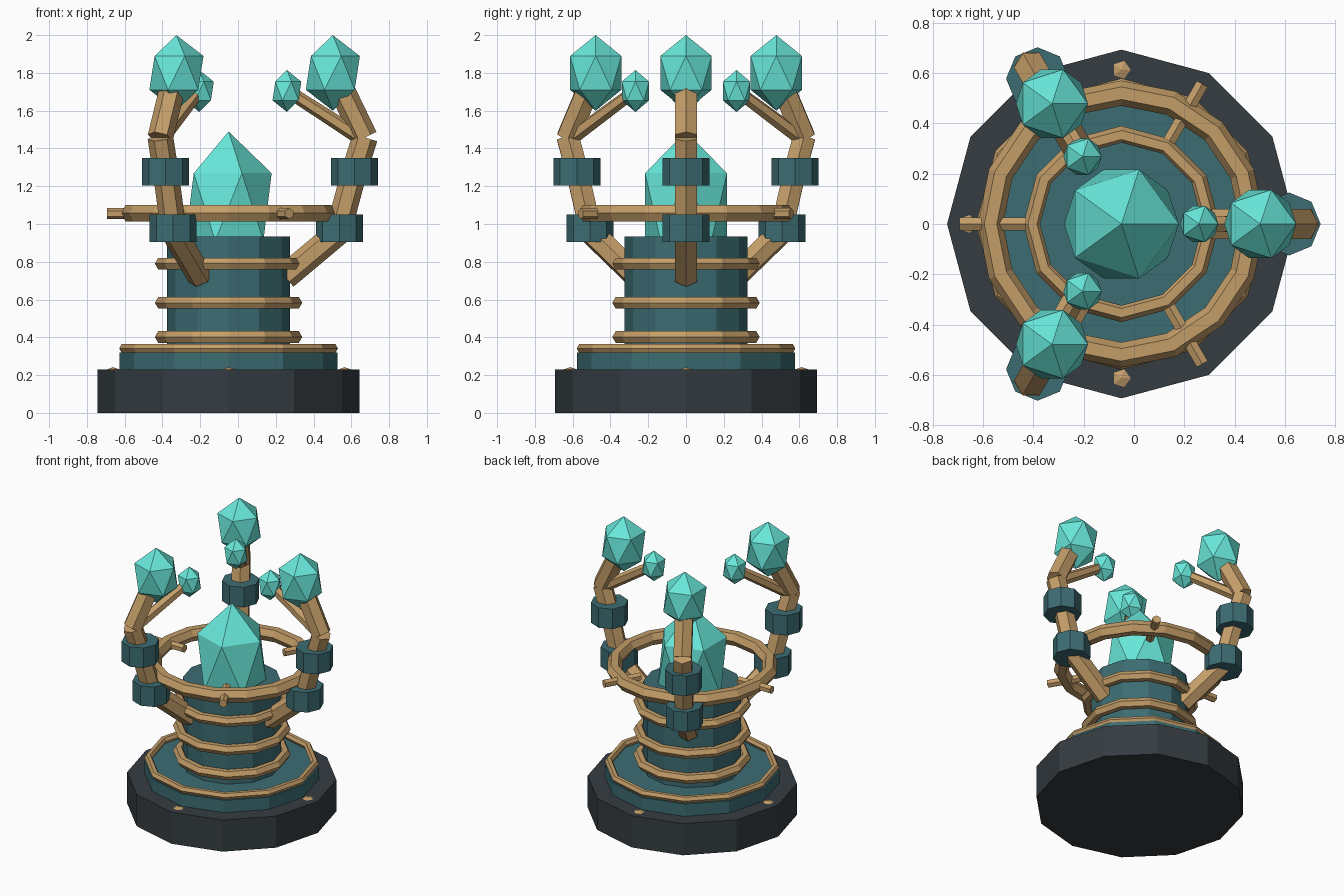
import bpy
from math import cos, sin, pi, radians
from mathutils import Vector

if "Cube" in bpy.data.objects:
    bpy.data.objects.remove(bpy.data.objects["Cube"])

CX = -0.05  # the central axis sits slightly left of the origin


def material(name, rgb):
    m = bpy.data.materials.new(name)
    m.diffuse_color = (*rgb, 1)
    m.use_nodes = True
    m.node_tree.nodes["Principled BSDF"].inputs["Base Color"].default_value = m.diffuse_color
    return m


DARK = material("dark_stone", (0.035, 0.045, 0.053))
TEAL = material("teal_stone", (0.045, 0.15, 0.17))
BRASS = material("brass", (0.55, 0.34, 0.14))
GEM = material("crystal", (0.14, 0.80, 0.70))


def finish(name, mat):
    o = bpy.context.object
    o.name = name
    o.data.materials.append(mat)
    return o


def at(r, z, ang=0):
    """Point at radius r, height z, angle in degrees about the central axis."""
    a = radians(ang)
    return Vector((CX + r * cos(a), r * sin(a), z))


def drum(name, mat, p, r, z0, z1, sides=12):
    # rotated so that a corner points along x
    off = pi / 2 if sides % 4 else 0
    bpy.ops.mesh.primitive_cylinder_add(vertices=sides, radius=r, depth=z1 - z0,
                                        location=(p.x, p.y, (z0 + z1) / 2),
                                        rotation=(0, 0, off))
    return finish(name, mat)


def rod(name, a, b, r0, r1, sides=6):
    d = b - a
    bpy.ops.mesh.primitive_cone_add(vertices=sides, radius1=r0, radius2=r1, depth=d.length,
                                    location=(a + b) / 2,
                                    rotation=d.to_track_quat('Z', 'Y').to_euler())
    return finish(name, BRASS)


def ring(name, r, minor, z, segs=12):
    bpy.ops.mesh.primitive_torus_add(major_radius=r, minor_radius=minor, major_segments=segs,
                                     minor_segments=6, location=(CX, 0, z))
    return finish(name, BRASS)


def gem(name, p, r, h, mat=GEM):
    bpy.ops.mesh.primitive_ico_sphere_add(subdivisions=1, radius=1, location=p, scale=(r, r, h))
    return finish(name, mat)


# Stepped base and column
axis = at(0, 0)
drum("base", DARK, axis, 0.693, 0, 0.23)
drum("base_step", TEAL, axis, 0.578, 0.23, 0.32)
drum("column", TEAL, axis, 0.325, 0.32, 0.935)

# Brass bands
ring("step_band", 0.553, 0.026, 0.341)
for i, z in enumerate((0.402, 0.583, 0.79)):
    ring(f"column_band_{i}", 0.354, 0.036, z)

# Base studs
for i in range(4):
    gem(f"base_stud_{i}", at(0.613, 0.22, 90 * i), 0.042, 0.022, BRASS)

# Halo ring with pegs through it
ring("halo", 0.52, 0.05, 1.057, 16)
for i, a in enumerate((60, 180, 300)):
    rod(f"halo_peg_{i}", at(0.38, 1.055, a), at(0.643, 1.055, a), 0.029, 0.029)

# Main crystal
gem("main_crystal", at(0, 1.09), 0.255, 0.40)

# Three curved arms with collars, branch and crystals
for i, a in enumerate((0, 120, 240)):
    path = [at(r, z, a) for r, z in ((0.30, 0.72), (0.58, 0.955), (0.665, 1.275),
                                     (0.722, 1.458), (0.605, 1.70))]
    for j in range(4):
        rod(f"arm_{i}_segment_{j}", path[j], path[j + 1], 0.068, 0.068)
    drum(f"arm_{i}_lower_collar", TEAL, at(0.587, 0, a), 0.125, 0.905, 1.05, 8)
    drum(f"arm_{i}_upper_collar", TEAL, at(0.667, 0, a), 0.125, 1.205, 1.35, 8)
    rod(f"arm_{i}_branch", at(0.70, 1.455, a), at(0.32, 1.70, a), 0.04, 0.034)
    gem(f"arm_{i}_crystal", at(0.552, 1.80, a), 0.16, 0.20)
    gem(f"arm_{i}_small_crystal", at(0.309, 1.704, a), 0.085, 0.111)
